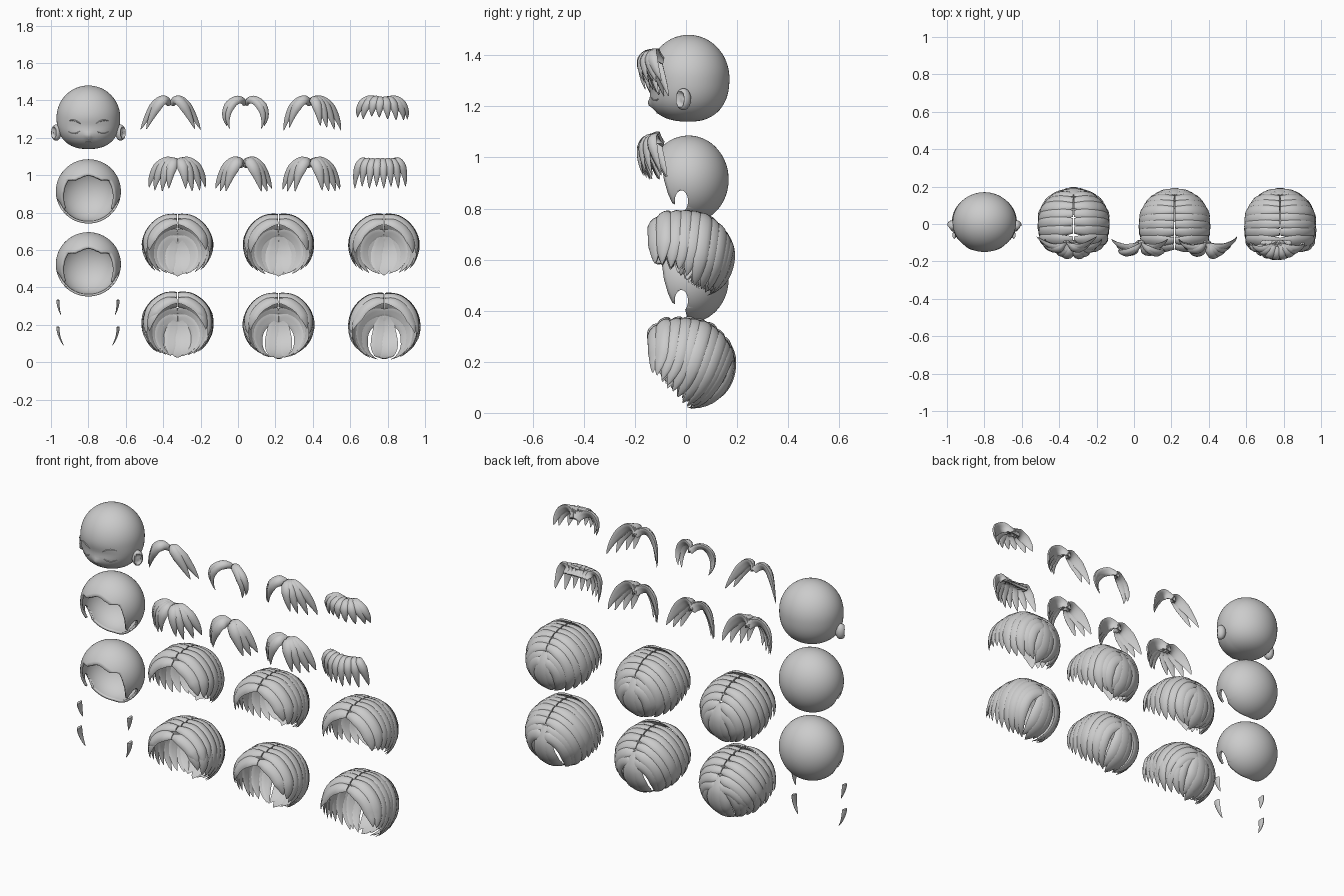
import bpy, bmesh, math, random
from math import sin, cos, radians, pi
from mathutils import Vector, Matrix
from mathutils.geometry import interpolate_bezier
from mathutils.bvhtree import BVHTree

if "Cube" in bpy.data.objects:
    bpy.data.objects.remove(bpy.data.objects["Cube"])

random.seed(4)


def finish(name, bm, angle=50):
    bmesh.ops.recalc_face_normals(bm, faces=bm.faces)
    me = bpy.data.meshes.new(name)
    bm.to_mesh(me)
    bm.free()
    ob = bpy.data.objects.new(name, me)
    bpy.context.collection.objects.link(ob)
    bpy.ops.object.select_all(action='DESELECT')
    bpy.context.view_layer.objects.active = ob
    ob.select_set(True)
    bpy.ops.object.shade_smooth_by_angle(angle=radians(angle))
    return ob


def strand(bm, pts, c, W, th, tip=0.3, root=0.55, K=10):
    """Tapered lock with a lens section, facing away from centre c."""
    n, rings = len(pts), []
    for i, p in enumerate(pts):
        t = i / (n - 1)
        tan = (pts[min(i + 1, n - 1)] - pts[max(i - 1, 0)]).normalized()
        b = tan.cross(p - c).normalized()
        nor = b.cross(tan)
        grow = min(1, root + (1 - root) * t / 0.25)
        k = grow * max(0.06, min(1, (1 - t) / tip) ** 0.65)
        ring = []
        for j in range(K):
            a = 2 * pi * j / K
            u, v = cos(a) * W * k / 2, sin(a) * th * k
            if v < 0:
                v *= 0.4
            ring.append(bm.verts.new(p + b * u + nor * (v - u * u / 0.36)))
        rings.append(ring)
    for r, s in zip(rings, rings[1:]):
        for j in range(K):
            bm.faces.new((r[j], r[(j + 1) % K], s[(j + 1) % K], s[j]))
    bm.faces.new(rings[0][::-1])
    bm.faces.new(rings[-1])


# ---- head ----
HC = Vector((-0.8, 0.01, 1.31))
R = (0.17, 0.16, 0.17)


def skull(d):
    """Round above, fuller cheeks and flatter chin below."""
    p = 2.0
    if d.z < 0:
        p = 2.35 + 0.7 * max(0, -d.y)
    a, h = math.hypot(d.x / R[0], d.y / R[1]), abs(d.z) / R[2]
    return d * (a ** p + h ** p) ** (-1 / p)


bm = bmesh.new()
bmesh.ops.create_uvsphere(bm, u_segments=64, v_segments=40, radius=1)
for v in bm.verts:
    q = skull(v.co.normalized())
    if q.y < 0:  # eye hollow and nose
        q.y += 0.008 * math.exp(-((q.z + 0.05) / 0.03) ** 2 - (q.x / 0.11) ** 4)
        q.y -= 0.014 * math.exp(-((q.z + 0.1) / 0.014) ** 2 - (q.x / 0.014) ** 2)
    v.co = HC + q
tree = BVHTree.FromBMesh(bm)
finish("head", bm)


def face_line(name, pts, r):
    bm = bmesh.new()
    path = []
    for x, z in pts:
        hit = tree.ray_cast(Vector((HC.x + x, -1, z)), Vector((0, 1, 0)))[0]
        path.append(hit)
    strand(bm, path, HC, r * 2, r, tip=0.4, root=0.3, K=6)
    finish(name, bm)


for s, side in ((-1, "left"), (1, "right")):
    steps = [i / 8 for i in range(9)]
    face_line(f"eyelid_{side}", [(s * (0.045 + 0.065 * t), 1.235 - 0.012 * sin(pi * t)) for t in steps], 0.003)
    face_line(f"eyebrow_{side}", [(s * (0.04 + 0.07 * t), 1.275 + 0.02 * sin(pi * t * 0.75)) for t in steps], 0.004)
    # ear with a dished outer face
    bm = bmesh.new()
    bmesh.ops.create_uvsphere(bm, u_segments=24, v_segments=16, radius=1)
    out = Vector((s * 0.75, -0.66, 0))
    for v in bm.verts:
        f = max(0, v.co.normalized().dot(out) - 0.7) / 0.3
        q = v.co - out * 0.6 * min(1, f * 1.6)
        v.co = Vector((HC.x + s * 0.172 + q.x * 0.028, -0.01 + q.y * 0.03, 1.228 + q.z * 0.043))
    finish(f"ear_{side}", bm)
face_line("mouth", [(0.018 * (i / 4 - 1), 1.178 - 0.003 * sin(pi * i / 8)) for i in range(9)], 0.003)

# ---- scalp caps: grid spun round the back pole out to a shaped rim ----
RIM = [(0, 149), (30, 150), (50, 147), (62, 132), (90, 128), (112, 121), (126, 114), (133, 95), (150, 92), (180, 86)]


def rim(a):
    a = abs(a)
    for (a0, r0), (a1, r1) in zip(RIM, RIM[1:]):
        if a <= a1:
            return r0 + (r1 - r0) * (a - a0) / (a1 - a0)
    return RIM[-1][1]


def cap(name, cz):
    bm = bmesh.new()
    c = Vector((-0.8, 0.01, cz))
    N, M = 120, 24
    pole = bm.verts.new(c + Vector((0, 0.157, 0)))
    rows = []
    for i in range(1, M + 1):
        row = []
        for j in range(N):
            a = -180 + 360 * j / N
            th, al = radians(rim(a)) * i / M, radians(a)
            row.append(bm.verts.new(c + Vector((0.174 * sin(th) * sin(al), 0.157 * cos(th), 0.172 * sin(th) * cos(al)))))
        rows.append(row)
    for j in range(N):
        k = (j + 1) % N
        bm.faces.new((pole, rows[0][j], rows[0][k]))
        for r, s in zip(rows, rows[1:]):
            bm.faces.new((r[j], s[j], s[k], r[k]))
    ob = finish(name, bm)
    sol = ob.modifiers.new("thickness", 'SOLIDIFY')
    sol.thickness, sol.offset = 0.012, -1
    # ear notch
    bm = bmesh.new()
    bmesh.ops.create_cone(bm, cap_ends=True, segments=32, radius1=1, radius2=1, depth=1,
                          matrix=Matrix.Translation((-0.8, -0.018, cz - 0.085)) @ Matrix.Diagonal((0.6, 0.026, 0.042, 1))
                          @ Matrix.Rotation(pi / 2, 4, 'Y'))
    cut = finish("notch_cutter", bm)
    cut.hide_render = True
    bo = ob.modifiers.new("notch", 'BOOLEAN')
    bo.operation, bo.object = 'DIFFERENCE', cut
    bpy.context.view_layer.objects.active = ob
    for m in ("thickness", "notch"):
        bpy.ops.object.modifier_apply(modifier=m)
    bpy.data.objects.remove(cut)


cap("scalp_cap_upper", 0.914)
cap("scalp_cap_lower", 0.524)

# ---- sideburns ----
for name, z0, z1, inn in (("short", 0.333, 0.25, 0.015), ("long", 0.19, 0.088, 0.03)):
    for s, side in ((-1, "left"), (1, "right")):
        bm = bmesh.new()
        path = [Vector((-0.802 + s * (0.158 - inn * t * t), -0.06 + 0.01 * t, z0 + (z1 - z0) * t)) for t in [i / 10 for i in range(11)]]
        strand(bm, path, Vector((-0.802, -0.05, (z0 + z1) / 2)), 0.045, 0.012, tip=0.9, root=0.9)
        finish(f"sideburn_{name}_{side}", bm)


# ---- fringes: (tip x, tip drop) from a shared root ----
def fringe(name, cx, zt, tips, curl, W, spread=0.04):
    bm = bmesh.new()
    for i, (dx, dz) in enumerate(tips):
        yt = -0.168 + 0.1 * min(1, abs(dx) / 0.16) ** 2
        x0 = spread * dx
        p0 = Vector((cx + x0, -0.09, zt - 0.045))
        p1 = Vector((cx + x0 + dx * 0.25, -0.155 - 0.002 * (i % 3), zt + 0.022))
        p2 = Vector((cx + dx * curl, yt - 0.035, zt + dz * 0.35))
        p3 = Vector((cx + dx, yt, zt + dz))
        strand(bm, interpolate_bezier(p0, p1, p2, p3, 16), Vector((cx, 0.05, zt - 0.1)), W, 0.018, tip=0.4)
    finish(name, bm)


def both(tips):
    return [(s * x, z) for x, z in tips for s in (-1, 1)]


fringe("fringe_open_flared", -0.36, 1.425, both([(0.16, -0.18), (0.13, -0.178)]), 0.65, 0.055)
fringe("fringe_open_curled", 0.04, 1.425, both([(0.085, -0.175), (0.1, -0.16)]), 1.5, 0.045)
fringe("fringe_side_swept", 0.39, 1.425, [(-0.145, -0.185), (-0.115, -0.17), (0.16, -0.185), (0.125, -0.18),
       (0.085, -0.17), (0.05, -0.16)], 0.85, 0.055)
fringe("fringe_short_round", 0.77, 1.42, [(-0.13, -0.11), (-0.1, -0.12), (-0.055, -0.105), (-0.015, -0.11),
       (0.03, -0.12), (0.075, -0.125), (0.115, -0.125), (0.135, -0.12)], 1.05, 0.055, 0.15)
fringe("fringe_curtain_full", -0.325, 1.095, both([(0.15, -0.16), (0.12, -0.175), (0.08, -0.18), (0.045, -0.165)]), 0.95, 0.06)
fringe("fringe_curtain_open", 0.03, 1.095, both([(0.15, -0.165), (0.125, -0.18), (0.095, -0.18)]), 0.75, 0.065)
fringe("fringe_curtain_offset", 0.39, 1.095, [(-0.15, -0.17), (-0.125, -0.18), (-0.085, -0.18), (0.155, -0.17),
       (0.13, -0.18), (0.095, -0.18), (0.06, -0.175)], 0.85, 0.062)
fringe("fringe_straight", 0.76, 1.095, [(-0.135 + 0.0386 * i, -0.165 + 0.01 * (i % 2)) for i in range(8)], 1.0, 0.05, 0.45)


# ---- wigs: locks fall both sides of a centre part ----
def shell(d):
    """Rounded at the back, boxier at the front."""
    if d.y > 0:
        return d / math.sqrt((d.x / 0.178) ** 2 + (d.y / 0.168) ** 2 + (d.z / 0.172) ** 2)
    a = math.hypot(d.x / 0.178, d.z / 0.172)
    p = 2 + 1.8 * min(1, -d.y * 3)
    return d * (a ** p + (-d.y / 0.158) ** p) ** (-1 / p)


def wig(name, cx, cz, n=9, nape=30, side=110, flare=0.0, shag=False):
    bm = bmesh.new()
    c = Vector((cx, 0.01, cz))
    layers = ((1.0, 1.0), (1.03, 0.78)) if shag else ((1.0, 1.0),)
    for scale, length in layers:
        for i in range(n):
            k = i / (n - 1)
            lat0 = -45 + 122 * k
            lat1 = -40 + (nape + 40) * min(1, k * 1.15)
            end = (100 + (side - 100) * min(1, k * 3) + (172 - side) * max(0, (k - 0.33) / 0.67)) * length
            for s in (-1, 1):
                e = end + random.uniform(-5, 3)
                lift = scale * (1 + 0.012 * (i % 2))
                path = []
                for j in range(19):
                    t = j / 18
                    ps = radians(lat0 + (lat1 - lat0) * t * t)
                    ta = radians(1 + (e - 1) * t)
                    d = Vector((s * cos(ps) * sin(ta), sin(ps), cos(ps) * cos(ta)))
                    puff = 0.975 + 0.025 * min(1, t * 5) + flare * max(0, t - 0.75) * 4 * (1 - 0.5 * k)
                    path.append(c + shell(d) * lift * puff)
                strand(bm, path, c, 0.07 if not shag else 0.064, 0.013, tip=0.28)
        # locks down the middle of the back
        for x, w in ((-0.22, 0.075), (0.22, 0.075), (0, 0.1)):
            low = -(95 - nape) * length + (8 if x else 0)
            path = []
            for j in range(16):
                e = radians(32 + (low - 32) * j / 15)
                path.append(c + shell(Vector((x * min(1, j / 8), cos(e), sin(e)))) * (scale + (0 if x else 0.012)))
            strand(bm, path, c, w, 0.013, tip=0.3, root=0.3)
    finish(name, bm)


wig("wig_short_left", -0.323, 0.617)
wig("wig_short_middle", 0.217, 0.617, n=10)
wig("wig_short_right", 0.78, 0.617, n=10, nape=34, flare=0.03)
wig("wig_layered_left", -0.323, 0.195, n=9, nape=18, side=118, shag=True)
wig("wig_long_middle", 0.217, 0.195, n=9, nape=5, side=122)
wig("wig_long_flared", 0.782, 0.195, n=10, nape=3, side=118, flare=0.1)
